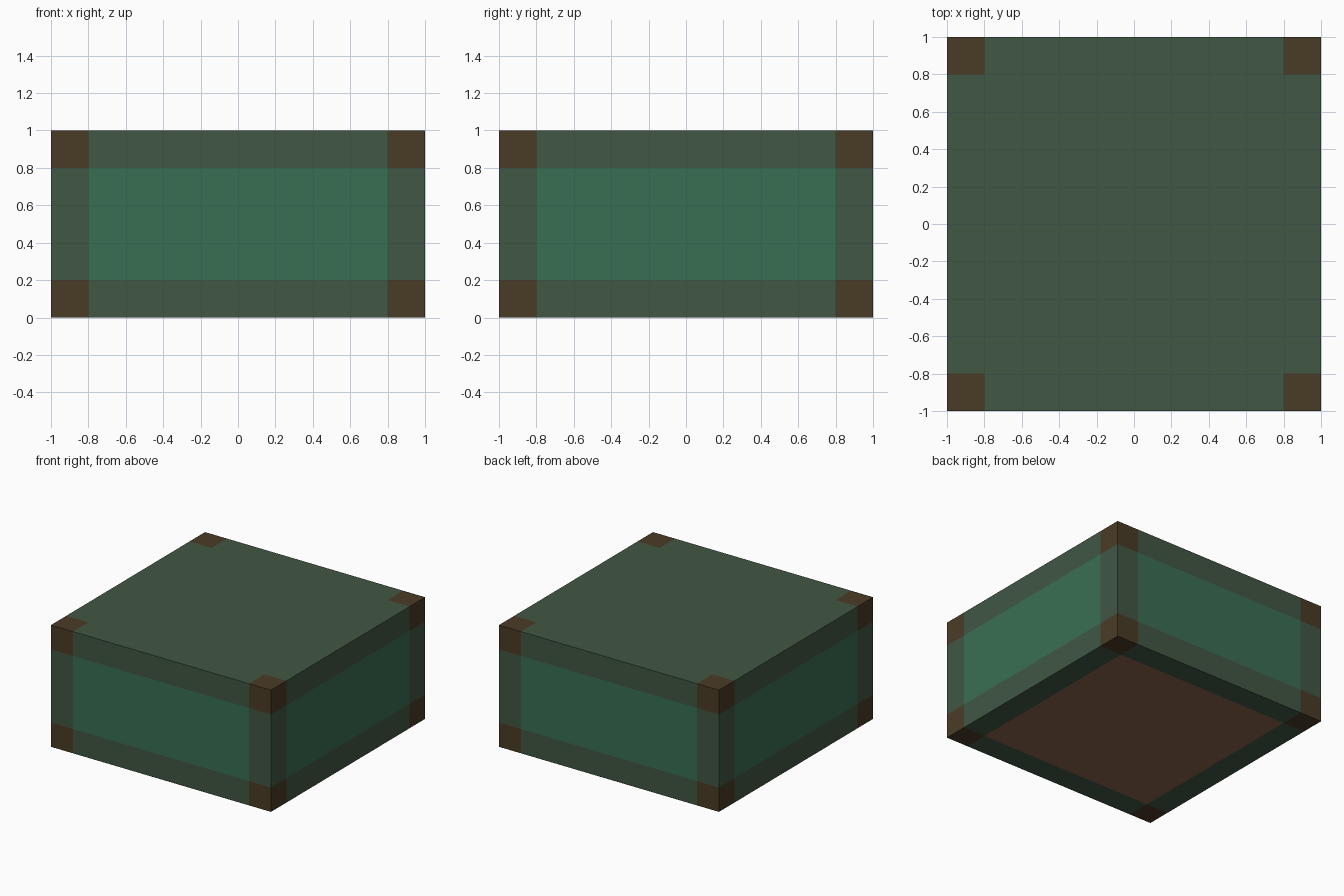
import bpy, bmesh
from mathutils import Vector

if "Cube" in bpy.data.objects:
    bpy.data.objects.remove(bpy.data.objects["Cube"])


def material(name, srgb):
    m = bpy.data.materials.new(name)
    lin = [((c / 255 + 0.055) / 1.055) ** 2.4 for c in srgb]
    m.diffuse_color = (*lin, 1)
    m.use_nodes = True
    m.node_tree.nodes["Principled BSDF"].inputs["Base Color"].default_value = m.diffuse_color
    return m


BORDER, CORNER, PANEL, BASE = range(4)
materials = [
    material("grey green trim", (65, 87, 68)),
    material("dark brown corner", (74, 59, 38)),
    material("green panel", (57, 110, 82)),
    material("brown underside", (138, 101, 77)),
]

# Solid block, 2 x 2 x 1, standing on the ground
bm = bmesh.new()
bmesh.ops.create_cube(bm, size=2)
for v in bm.verts:
    v.co.z = (v.co.z + 1) / 2

# Cut lines 0.2 in from every edge
cuts = [(0, -0.8), (0, 0.8), (1, -0.8), (1, 0.8), (2, 0.2), (2, 0.8)]
for axis, pos in cuts:
    normal = Vector((0, 0, 0))
    normal[axis] = 1
    bmesh.ops.bisect_plane(bm, geom=bm.verts[:] + bm.edges[:] + bm.faces[:],
                           plane_co=normal * pos, plane_no=normal)

# Colour by place: corners, borders, side panels, underside
bm.normal_update()
for f in bm.faces:
    c = f.calc_center_median()
    outer = (abs(c.x) > 0.8) + (abs(c.y) > 0.8) + (abs(c.z - 0.5) > 0.3)
    if outer == 3:
        f.material_index = CORNER
    elif outer == 2 or f.normal.z > 0.5:
        f.material_index = BORDER
    elif f.normal.z < -0.5:
        f.material_index = BASE
    else:
        f.material_index = PANEL

mesh = bpy.data.meshes.new("block")
bm.to_mesh(mesh)
bm.free()
for m in materials:
    mesh.materials.append(m)
bpy.context.collection.objects.link(bpy.data.objects.new("block", mesh))
